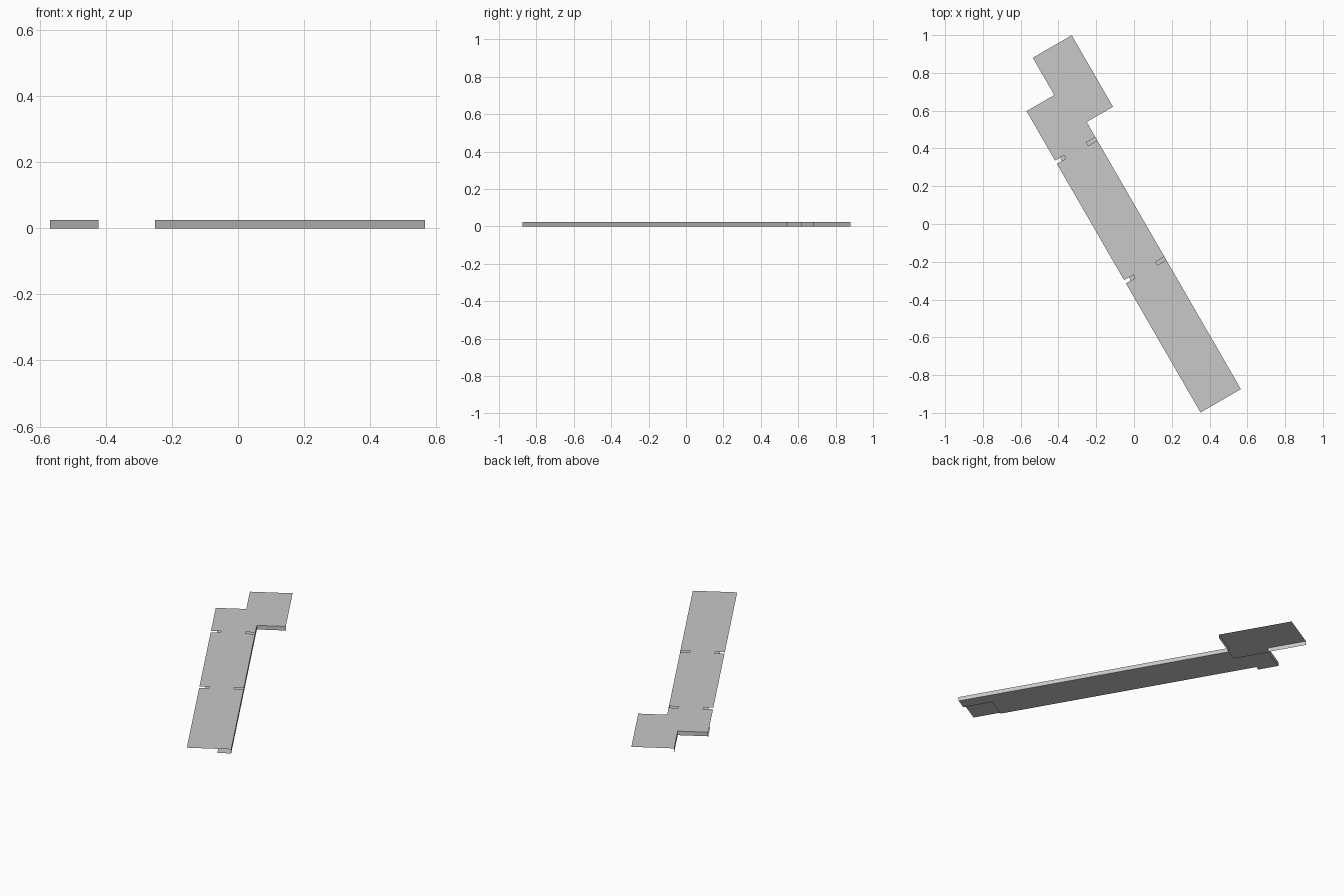
import bpy
import bmesh
from math import radians
from mathutils import Matrix

cube = bpy.data.objects.get("Cube")
if cube:
    bpy.data.objects.remove(cube, do_unlink=True)

grey = bpy.data.materials.new("light grey")
grey.use_nodes = True
colour = (0.58, 0.58, 0.58, 1)
grey.diffuse_color = colour
grey.node_tree.nodes["Principled BSDF"].inputs["Base Color"].default_value = colour

# The panel is laid out along its own width (v) and length (s), then turned.
TURN = Matrix.Rotation(radians(30), 4, "Z")
THICK = 0.025
LEFT, STEP, RIGHT, HEAD_RIGHT = -0.194, -0.024, 0.053, 0.214
FRONT, SHOULDER, BODY_END, HEAD_END = -1.04, 0.593, 0.802, 1.03
SLOTS, SLOT_HALF, SLOT_DEEP = (-0.241, 0.49), 0.01, 0.055


def add_object(name, faces):
    bm = bmesh.new()
    for points in faces:
        bm.faces.new([bm.verts.new(p) for p in points])
    bmesh.ops.remove_doubles(bm, verts=bm.verts, dist=0.0001)
    bm.transform(TURN)
    mesh = bpy.data.meshes.new(name)
    bm.to_mesh(mesh)
    bm.free()
    mesh.materials.append(grey)
    obj = bpy.data.objects.new(name, mesh)
    bpy.context.collection.objects.link(obj)
    return obj


def slots(edge, inward, order):
    """Outline points of the notches along one long edge."""
    points = []
    for s in SLOTS[::order]:
        near, far = s - order * SLOT_HALF, s + order * SLOT_HALF
        tip = edge + inward * SLOT_DEEP
        points += [(edge, near), (tip, near), (tip, far), (edge, far)]
    return points


def plate(name, outline, z):
    return add_object(name, [[(v, s, z) for v, s in outline]])


def wall(start, end):
    return [(*start, 0), (*end, 0), (*end, THICK), (*start, THICK)]


# Top sheet: body and offset head, notched along both long edges
top = [(LEFT, FRONT), (RIGHT, FRONT)]
top += slots(RIGHT, -1, 1)
top += [(RIGHT, SHOULDER), (HEAD_RIGHT, SHOULDER), (HEAD_RIGHT, HEAD_END),
        (STEP, HEAD_END), (STEP, BODY_END), (LEFT, BODY_END)]
top += slots(LEFT, 1, -1)
plate("top_sheet", top, THICK)

# Bottom sheet: inset on the left, with a tongue at each end
INSET, NOTCH, TAB = LEFT + 0.03, FRONT + 0.175, 0.68
bottom = [(STEP, FRONT), (STEP, NOTCH), (INSET, NOTCH), (INSET, TAB),
          (LEFT, TAB), (LEFT, BODY_END), (STEP, BODY_END),
          (STEP, SHOULDER), (RIGHT, SHOULDER), (RIGHT, FRONT)]
plate("bottom_sheet", bottom, 0)

# Side walls, present only on the folded edges
add_object("right_walls", [
    wall((RIGHT, FRONT), (RIGHT, SHOULDER)),
    wall((RIGHT, SHOULDER), (HEAD_RIGHT, SHOULDER)),
])
add_object("back_walls", [
    wall((STEP, HEAD_END), (STEP, BODY_END)),
    wall((STEP, BODY_END), (LEFT, BODY_END)),
])
